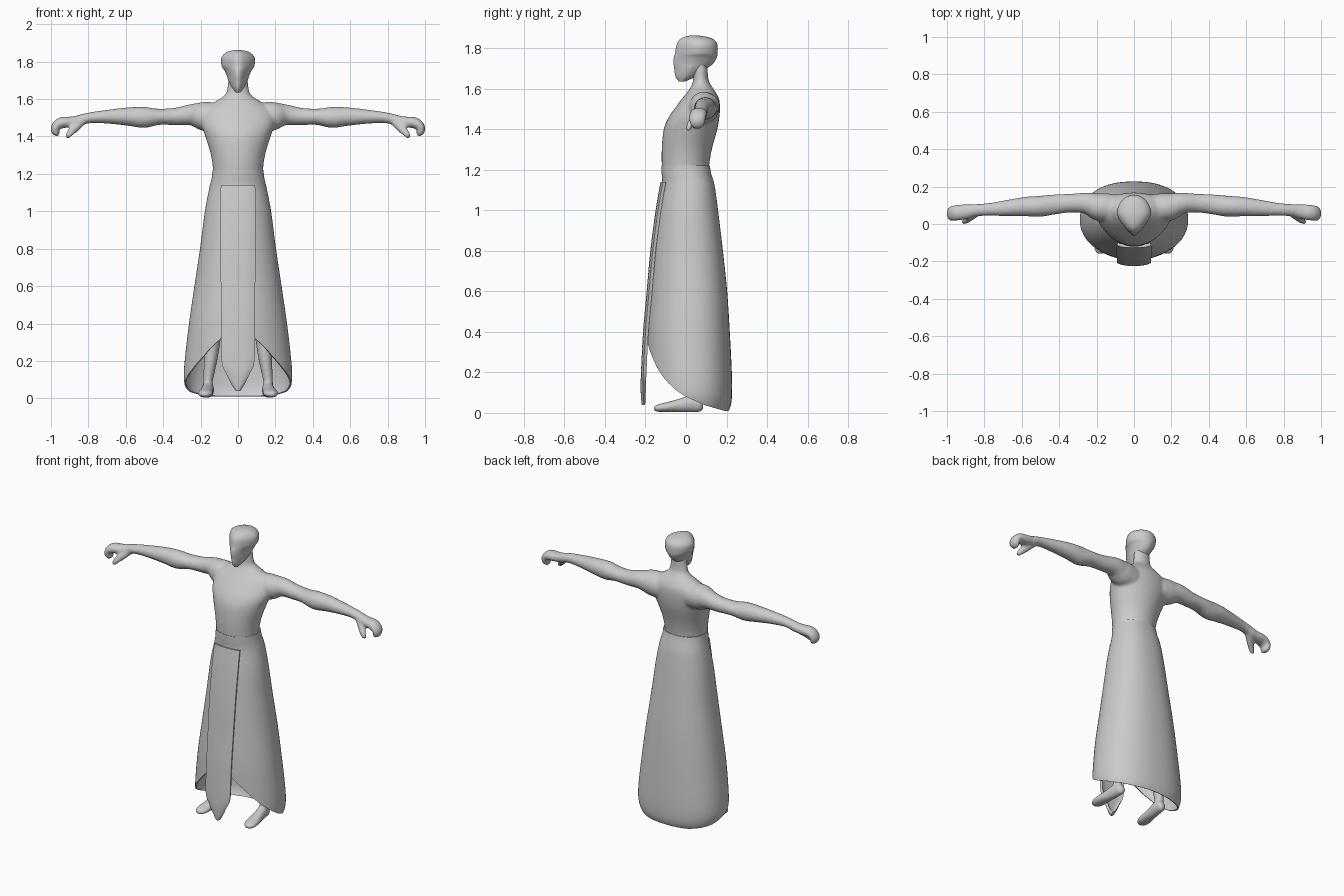
import bpy, bmesh, math
from mathutils import Vector

if "Cube" in bpy.data.objects:
    bpy.data.objects.remove(bpy.data.objects["Cube"], do_unlink=True)

grey = bpy.data.materials.new("plain_grey")
grey.use_nodes = True
grey.diffuse_color = (0.6, 0.6, 0.6, 1)
grey.node_tree.nodes["Principled BSDF"].inputs["Base Color"].default_value = (0.6, 0.6, 0.6, 1)

X, Y, Z = Vector((1, 0, 0)), Vector((0, 1, 0)), Vector((0, 0, 1))


def spline(keys, steps=4):
    """Smooth Catmull-Rom resampling of key tuples."""
    out = []
    for i in range(len(keys) - 1):
        p0, p1, p2 = keys[max(i - 1, 0)], keys[i], keys[i + 1]
        p3 = keys[min(i + 2, len(keys) - 1)]
        for s in range(steps):
            t = s / steps
            out.append(tuple(
                b + 0.5 * t * (c - a + t * (2*a - 5*b + 4*c - d + t * (3*(b - c) + d - a)))
                for a, b, c, d in zip(p0, p1, p2, p3)))
    return out + [keys[-1]]


def loft(bm, keys, side, up=None, pinch=0.0, n=32):
    """Closed tube through (x, y, z, radius along side, radius along up)."""
    pts = spline(keys)
    rings = []
    for i, p in enumerate(pts):
        a = Vector(pts[max(i - 1, 0)][:3])
        b = Vector(pts[min(i + 1, len(pts) - 1)][:3])
        tan = (b - a).normalized()
        u = up or tan.cross(side).normalized()
        s = side if up else u.cross(tan)
        ring = []
        for k in range(n):
            c, d = math.cos(math.tau * k / n), math.sin(math.tau * k / n)
            c *= 1 - pinch * max(0, -d)
            ring.append(bm.verts.new(Vector(p[:3]) + s * (p[3] * c) + u * (p[4] * d)))
        rings.append(ring)
    for r, q in zip(rings, rings[1:]):
        for k in range(n):
            bm.faces.new((r[k], r[(k + 1) % n], q[(k + 1) % n], q[k]))
    bm.faces.new(rings[0][::-1])
    bm.faces.new(rings[-1])


def upright(rows):
    """Rows of (z, half width, front y, back y) as loft keys."""
    return [(0, (f + b) / 2, z, w, (b - f) / 2) for z, w, f, b in rows]


def finish(name, bm, *mods):
    bmesh.ops.recalc_face_normals(bm, faces=bm.faces)
    me = bpy.data.meshes.new(name)
    bm.to_mesh(me)
    bm.free()
    me.materials.append(grey)
    ob = bpy.data.objects.new(name, me)
    bpy.context.collection.objects.link(ob)
    bpy.ops.object.select_all(action="DESELECT")
    ob.select_set(True)
    bpy.context.view_layer.objects.active = ob
    for kind, settings in mods:
        m = ob.modifiers.new(kind.title(), kind)
        for key, value in settings.items():
            setattr(m, key, value)
        bpy.ops.object.modifier_apply(modifier=m.name)
    bpy.ops.object.shade_smooth_by_angle(angle=math.radians(50))
    return ob


def lerp(table, x):
    """Piecewise lookup of the values that follow x in a sorted table."""
    for a, b in zip(table, table[1:]):
        if x <= b[0]:
            t = max(0, (x - a[0]) / (b[0] - a[0]))
            return [p + (q - p) * t for p, q in zip(a[1:], b[1:])]
    return list(table[-1][1:])


# Torso, neck and arms fused into one skin
bm = bmesh.new()
loft(bm, upright([
    (1.08, .14, -.10, .12), (1.2, .133, -.118, .113), (1.3, .145, -.12, .128),
    (1.4, .175, -.11, .155), (1.46, .195, -.085, .165), (1.51, .195, -.05, .168),
    (1.55, .175, -.02, .163), (1.585, .125, .008, .145), (1.615, .078, .027, .125),
    (1.65, .058, .035, .11), (1.75, .05, .035, .105)]), X, Y)
for s in (1, -1):
    arm = [(.1, .09, 1.5, .07, .075), (.18, .09, 1.508, .075, .078),
           (.25, .11, 1.516, .058, .057), (.33, .112, 1.507, .05, .047),
           (.42, .105, 1.505, .053, .043), (.5, .095, 1.502, .056, .056),
           (.58, .093, 1.506, .052, .05), (.68, .085, 1.506, .043, .039),
           (.79, .077, 1.5, .033, .029), (.86, .073, 1.482, .034, .03)]
    fingers = [(.84, .073, 1.485, .03, .028), (.9, .066, 1.477, .04, .029),
               (.945, .06, 1.473, .042, .03), (.974, .057, 1.452, .04, .025),
               (.975, .055, 1.425, .036, .022), (.958, .054, 1.409, .022, .012)]
    thumb = [(.84, .065, 1.475, .025, .022), (.87, .04, 1.448, .02, .024),
             (.9, .016, 1.415, .015, .019), (.915, .01, 1.392, .01, .011)]
    for part in (arm, fingers, thumb):
        loft(bm, [(s * k[0],) + k[1:] for k in part], Y)
finish("torso_and_arms", bm,
       ("REMESH", dict(mode="VOXEL", voxel_size=.009)),
       ("SMOOTH", dict(factor=.5, iterations=5)))

# Head with narrow face and fuller hair cap
bm = bmesh.new()
loft(bm, upright([
    (1.635, .012, -.035, -.005), (1.66, .032, -.052, .05), (1.7, .052, -.058, .105),
    (1.725, .06, -.062, .135), (1.755, .074, -.06, .152), (1.775, .087, -.054, .156),
    (1.815, .091, -.047, .155), (1.84, .076, -.033, .14), (1.855, .05, -.01, .105),
    (1.862, .015, .02, .06)]), X, Y, pinch=.38)
finish("head", bm)

# Long robe with a hem that sweeps down from front to back
profile = [(0, .255, -.18, .205), (.04, .275, -.185, .222), (.1, .289, -.19, .227),
           (.2, .285, -.194, .226), (.4, .262, -.193, .216), (.6, .233, -.178, .203),
           (.8, .203, -.162, .182), (1, .177, -.14, .158), (1.13, .152, -.117, .14),
           (1.18, .14, -.121, .124), (1.22, .136, -.121, .117)]
profile = spline(profile)
hem = [(-.19, .35), (-.17, .29), (-.14, .22), (-.1, .16), (-.05, .11),
       (0, .077), (.1, .035), (.2, .01)]
bm = bmesh.new()
n, rows, grid = 72, 40, []
for k in range(n):
    a = math.tau * k / n
    c, d = math.cos(a), math.sin(a)
    power = 2 / 2.3 if d > 0 else 1
    c, d = [math.copysign(abs(v) ** power, v) for v in (c, d)]
    low = lerp(hem, .015 + .207 * d)[0]
    column = []
    for r in range(rows + 1):
        z = low + (1.22 - low) * (r / rows) ** 1.3
        w, f, b = lerp(profile, z)
        column.append(bm.verts.new((w * c, (f + b) / 2 + (b - f) / 2 * d, z)))
    grid.append(column)
for k in range(n):
    p, q = grid[k], grid[(k + 1) % n]
    for r in range(rows):
        bm.faces.new((p[r], q[r], q[r + 1], p[r + 1]))
finish("robe", bm, ("SOLIDIFY", dict(thickness=.008, offset=-1)))

# Hanging front panel with a pointed tip
drop = [(.04, .012, -.218), (.075, .035, -.222), (.13, .062, -.224), (.2, .088, -.222),
        (.4, .09, -.212), (.6, .092, -.194), (.8, .094, -.176), (1, .094, -.15),
        (1.14, .092, -.126)]
bm = bmesh.new()
strips = []
for z, w, y in spline(drop, 5):
    strips.append([bm.verts.new((w * t / 4, y + .012 * (t / 4) ** 4, z))
                   for t in range(-4, 5)])
for p, q in zip(strips, strips[1:]):
    for k in range(8):
        bm.faces.new((p[k], p[k + 1], q[k + 1], q[k]))
finish("front_panel", bm, ("SOLIDIFY", dict(thickness=.016, offset=-1)))

# Legs and bare feet, toes turned slightly outward
for s, label in ((1, "left"), (-1, "right")):
    bm = bmesh.new()
    leg = [(.162, .04, .04, .03, .026), (.16, .04, .1, .03, .026),
           (.147, .045, .2, .042, .035), (.135, .045, .32, .048, .042),
           (.125, .03, .45, .05, .045), (.115, .02, .7, .065, .06)]
    foot = [(.155, .085, .035, .012, .014), (.157, .07, .038, .026, .032),
            (.16, .03, .046, .032, .042), (.167, -.03, .037, .034, .034),
            (.173, -.09, .029, .04, .025), (.176, -.135, .024, .036, .019),
            (.178, -.16, .021, .016, .009)]
    loft(bm, [(s * k[0],) + k[1:] for k in leg], Y)
    loft(bm, [(s * k[0],) + k[1:] for k in foot], X, Z)
    finish(label + "_leg", bm,
           ("REMESH", dict(mode="VOXEL", voxel_size=.007)),
           ("SMOOTH", dict(factor=.5, iterations=4)))
